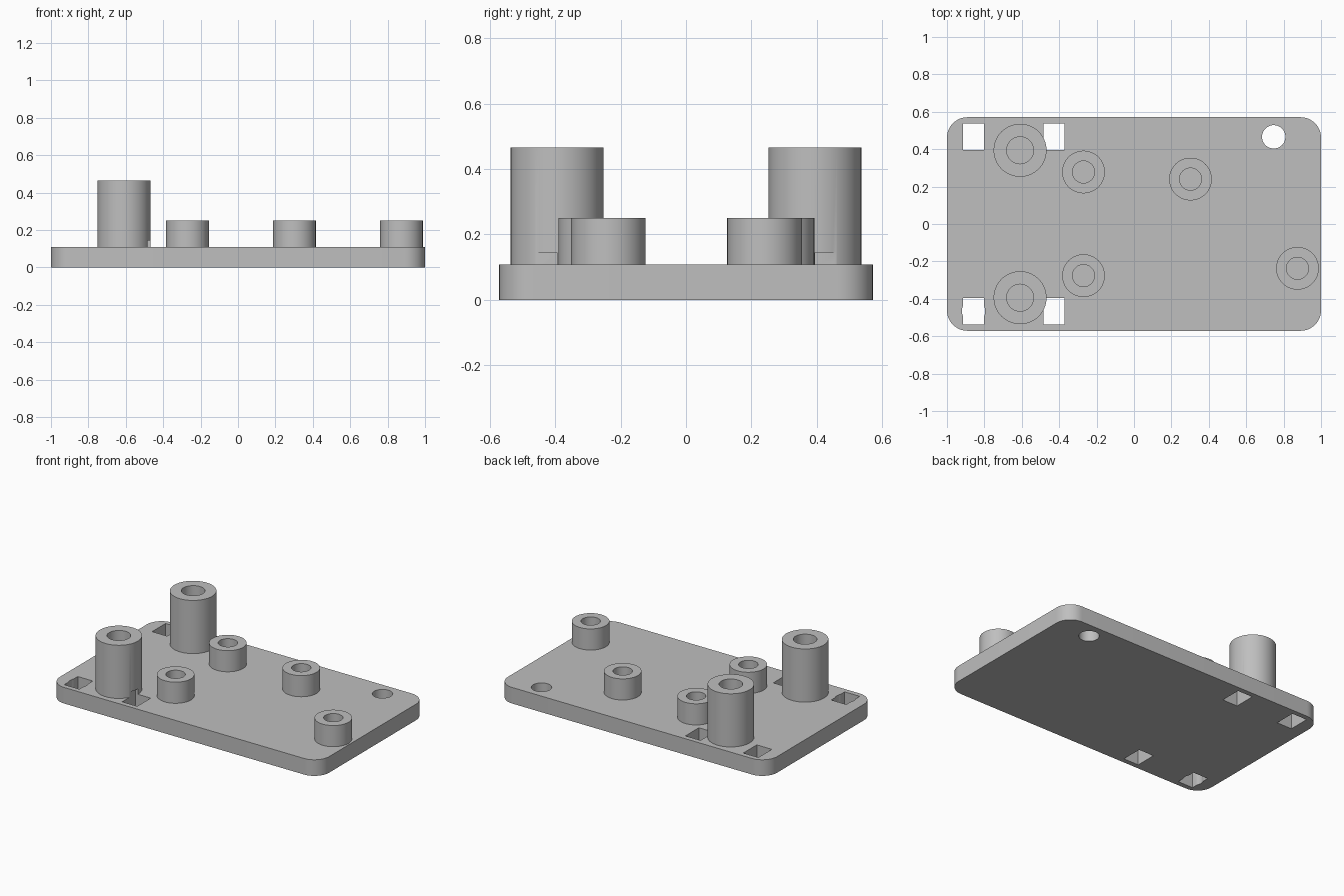
import bpy
import bmesh
import math

cube = bpy.data.objects.get("Cube")
if cube:
    bpy.data.objects.remove(cube, do_unlink=True)

PLATE_TOP = 0.108
NOTCH_TOP = 0.145
HALF_Y = 0.571
CORNER = 0.11

grey = bpy.data.materials.new("plain_grey")
grey.use_nodes = True
grey.diffuse_color = (0.52, 0.52, 0.52, 1)
grey.node_tree.nodes["Principled BSDF"].inputs["Base Color"].default_value = grey.diffuse_color


def make_object(name, bm):
    bmesh.ops.recalc_face_normals(bm, faces=bm.faces)
    mesh = bpy.data.meshes.new(name)
    bm.to_mesh(mesh)
    bm.free()
    mesh.materials.append(grey)
    obj = bpy.data.objects.new(name, mesh)
    bpy.context.collection.objects.link(obj)
    return obj


def prism(name, outline, bottom, top):
    bm = bmesh.new()
    face = bm.faces.new([bm.verts.new((x, y, bottom)) for x, y in outline])
    raised = bmesh.ops.extrude_face_region(bm, geom=[face])["geom"]
    verts = [v for v in raised if isinstance(v, bmesh.types.BMVert)]
    bmesh.ops.translate(bm, verts=verts, vec=(0, 0, top - bottom))
    return make_object(name, bm)


def arc(x, y, radius, start, sweep, steps):
    angles = [math.radians(start + sweep * i / steps) for i in range(steps + 1)]
    return [(x + radius * math.cos(a), y + radius * math.sin(a)) for a in angles]


def tube(name, x, y, outer, inner, top, sides=64):
    # Open-bored post, sunk a little into the plate
    low = PLATE_TOP - 0.01
    bm = bmesh.new()
    rings = [[bm.verts.new((px, py, z)) for px, py in arc(x, y, r, 0, 360, sides)[:-1]]
             for r, z in ((outer, low), (outer, top), (inner, top), (inner, low))]
    for a, b in zip(rings, rings[1:] + rings[:1]):
        for i in range(sides):
            j = (i + 1) % sides
            bm.faces.new((a[i], a[j], b[j], b[i]))
    return make_object(name, bm)


def cut(obj, cutters):
    # Apply the cuts, keeping the result as plain geometry
    for cutter in cutters:
        mod = obj.modifiers.new("cut", 'BOOLEAN')
        mod.operation = 'DIFFERENCE'
        mod.solver = 'EXACT'
        mod.object = cutter
    graph = bpy.context.evaluated_depsgraph_get()
    mesh = bpy.data.meshes.new_from_object(obj.evaluated_get(graph))
    obj.modifiers.clear()
    obj.data = mesh


# Rounded base plate
outline = []
for sx, sy, start in ((1, 1, 0), (-1, 1, 90), (-1, -1, 180), (1, -1, 270)):
    outline += arc(sx * (1 - CORNER), sy * (HALF_Y - CORNER), CORNER, start, 90, 12)
plate = prism("base_plate", outline, 0, PLATE_TOP)

# Cutters for the strap slots and round holes
slots = []
for x in (-0.858, -0.428):
    for y in (-0.466, 0.466):
        box = [(x + sx * 0.056, y + sy * 0.0715)
               for sx, sy in ((-1, -1), (1, -1), (1, 1), (-1, 1))]
        slots.append(prism("slot_cutter", box, -0.05, NOTCH_TOP))
holes = [prism("hole_cutter", arc(x, y, 0.0625, 0, 360, 48)[:-1], -0.06, NOTCH_TOP + 0.01)
         for x, y in ((0.747, 0.466), (-0.858, -0.466))]

# Tall posts, notched where they overlap the slots
posts = [tube("tall_post_front", -0.609, -0.394, 0.1415, 0.072, 0.465),
         tube("tall_post_back", -0.609, 0.394, 0.1415, 0.072, 0.465)]

cut(plate, slots + holes)
for post in posts:
    cut(post, slots)

# Short standoffs
for name, x, y in (("short_standoff_front", -0.27, -0.276),
                   ("short_standoff_back", -0.27, 0.278),
                   ("short_standoff_middle", 0.302, 0.24),
                   ("short_standoff_end", 0.874, -0.237)):
    posts.append(tube(name, x, y, 0.114, 0.059, 0.25))

for cutter in slots + holes:
    bpy.data.objects.remove(cutter, do_unlink=True)

# Smooth the round walls, keep the rims sharp
bpy.ops.object.select_all(action='DESELECT')
for obj in [plate] + posts:
    obj.select_set(True)
bpy.context.view_layer.objects.active = plate
bpy.ops.object.shade_smooth_by_angle(angle=math.radians(30))
